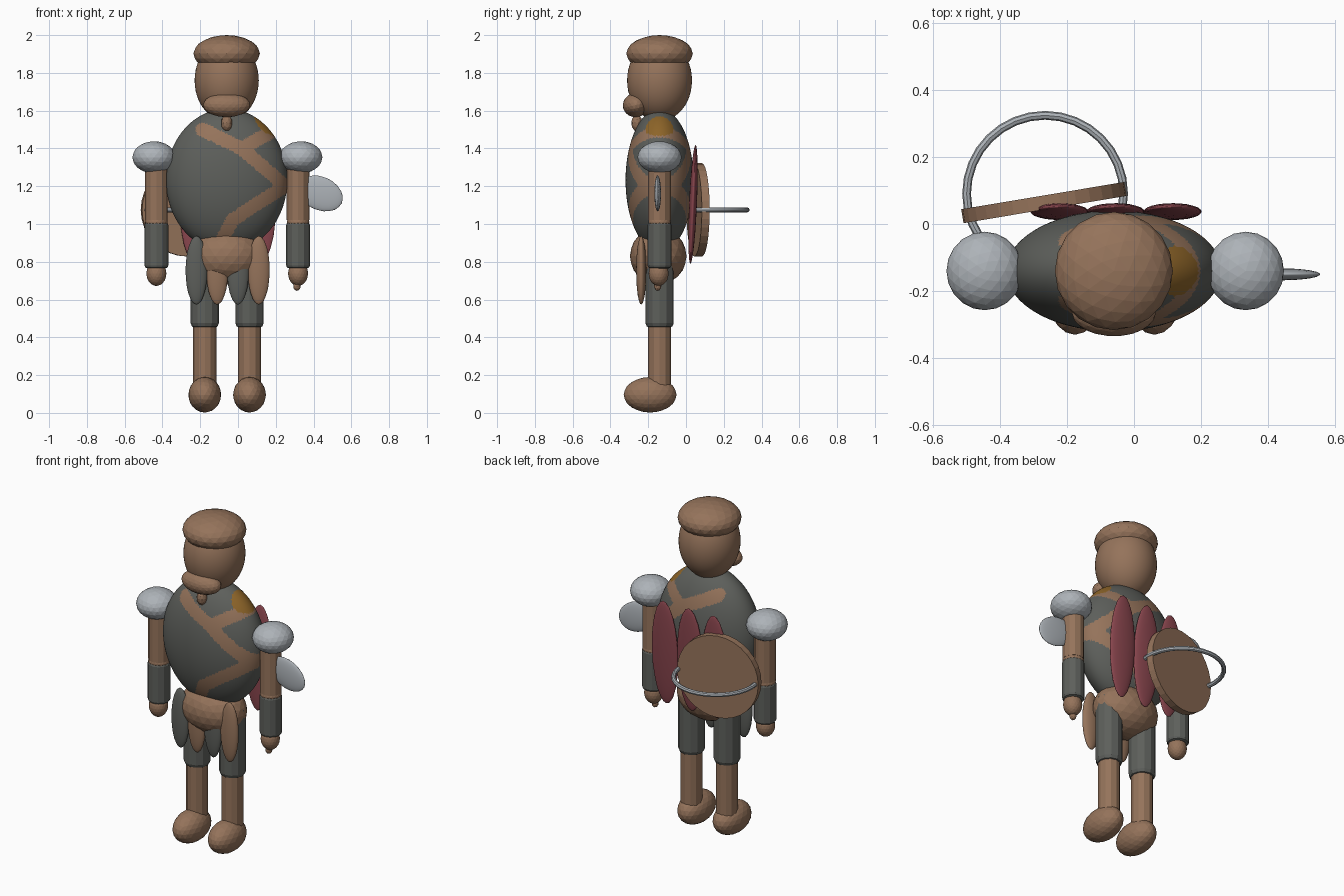
import bpy
import math
from mathutils import Vector

if "Cube" in bpy.data.objects:
    bpy.data.objects.remove(bpy.data.objects["Cube"])


def material(name, r, g, b):
    m = bpy.data.materials.new(name)
    m.use_nodes = True
    m.diffuse_color = (r, g, b, 1)
    m.node_tree.nodes["Principled BSDF"].inputs["Base Color"].default_value = (r, g, b, 1)
    return m


BROWN = material("leather brown", 0.30, 0.172, 0.104)
GREY = material("dark grey", 0.11, 0.115, 0.105)
RED = material("dull red", 0.25, 0.06, 0.075)
SILVER = material("silver", 0.42, 0.45, 0.48)
GOLD = material("gold", 0.27, 0.13, 0.022)

MID, DEPTH = -0.06, -0.14  # axis of the figure


def finish(name, mat, rot=(0, 0, 0), smooth=False):
    ob = bpy.context.object
    ob.name = name
    ob.rotation_euler = [math.radians(a) for a in rot]
    ob.data.materials.append(mat)
    if smooth:
        bpy.ops.object.shade_smooth_by_angle(angle=math.radians(40))
    return ob


def blob(name, mat, loc, size, rot=(0, 0, 0), detail=3, smooth=False):
    bpy.ops.mesh.primitive_ico_sphere_add(subdivisions=detail, radius=1, location=loc)
    bpy.context.object.scale = size
    return finish(name, mat, rot, smooth)


def tube(name, mat, x, low, high, radius, bevel=0.0):
    bpy.ops.mesh.primitive_cylinder_add(vertices=12, radius=radius, depth=high - low,
                                        location=(x, DEPTH, (low + high) / 2))
    ob = finish(name, mat)
    if bevel:
        mod = ob.modifiers.new("rounded_rim", "BEVEL")
        mod.width = bevel
        mod.segments = 2
        mod.limit_method = "ANGLE"
        mod.angle_limit = math.radians(50)
    return ob


# Head, cap, muzzle and small beard
blob("head", BROWN, (MID, DEPTH, 1.76), (0.17, 0.172, 0.215), detail=4, smooth=True)
blob("cap", BROWN, (MID, DEPTH, 1.902), (0.176, 0.176, 0.098))
blob("muzzle", BROWN, (MID, -0.265, 1.63), (0.125, 0.07, 0.064), rot=(12, 0, 0))
blob("beard", BROWN, (MID, -0.26, 1.535), (0.03, 0.03, 0.045), detail=2)

# Torso with painted straps
torso = blob("torso", GREY, (MID, DEPTH, 1.232), (0.321, 0.18, 0.378), detail=6, smooth=True)
torso.data.materials.append(BROWN)
torso.data.materials.append(GOLD)
straps = [
    [(-0.19, 1.50), (0.02, 1.40), (0.25, 1.20)],
    [(0.25, 1.20), (0.09, 1.10), (-0.03, 1.02), (-0.09, 0.90)],
    [(0.02, 1.40), (0.18, 1.49)],
]


def distance(p, a, b):
    a, b = Vector(a), Vector(b)
    t = max(0, min(1, (p - a).dot(b - a) / (b - a).length_squared))
    return (p - a - (b - a) * t).length


for face in torso.data.polygons:
    c = face.center * torso.scale + torso.location
    p = Vector((c.x, c.z))
    if (c - Vector((0.13, DEPTH, 1.51))).length < 0.075:
        face.material_index = 2
    elif any(distance(p, a, b) < 0.036 for s in straps for a, b in zip(s, s[1:])):
        face.material_index = 1

# Hips and hanging skirt strips
blob("hips", BROWN, (MID, -0.147, 0.83), (0.2, 0.15, 0.15))
for i, (x, mat) in enumerate([(-0.22, GREY), (-0.11, BROWN), (0.0, GREY), (0.11, BROWN)]):
    blob(f"skirt_strip_{i + 1}", mat, (x, -0.237, 0.755), (0.058, 0.027, 0.182), smooth=True)

# Arms and legs
for side, arm_x, pad_x, leg_x in [("right", -0.432, -0.445, -0.176), ("left", 0.318, 0.333, 0.061)]:
    blob(f"{side}_shoulder_pad", SILVER, (pad_x, DEPTH, 1.353), (0.114, 0.117, 0.085))
    tube(f"{side}_upper_arm", BROWN, arm_x, 1.02, 1.35, 0.06)
    blob(f"{side}_elbow", BROWN, (arm_x, DEPTH, 1.01), (0.06, 0.06, 0.04))
    tube(f"{side}_bracer", GREY, arm_x, 0.765, 1.01, 0.063, 0.015)
    blob(f"{side}_hand", BROWN, (arm_x, DEPTH - 0.005, 0.738), (0.053, 0.053, 0.066))
    tube(f"{side}_thigh", GREY, leg_x, 0.45, 0.88, 0.075, 0.025)
    tube(f"{side}_shin", BROWN, leg_x, 0.12, 0.48, 0.061)
    blob(f"{side}_foot", BROWN, (leg_x, -0.19, 0.096), (0.087, 0.14, 0.094))
blob("left_fingertip", BROWN, (0.312, -0.15, 0.672), (0.02, 0.02, 0.026), detail=2)

# Silver blade at the left arm
blob("arm_blade", SILVER, (0.436, -0.15, 1.162), (0.125, 0.018, 0.088),
     rot=(0, 25, 0), smooth=True)

# Cape strips on the back
for i, x in enumerate([-0.222, -0.055, 0.115]):
    blob(f"cape_strip_{i + 1}", RED, (x, 0.037, 1.104), (0.087, 0.021, 0.316),
         rot=(-2.5, 0, 0), smooth=True)

# Round shield with its ring
bpy.ops.mesh.primitive_cylinder_add(vertices=32, radius=0.247, depth=0.042,
                                    location=(-0.268, 0.064, 1.075))
finish("back_shield", BROWN, rot=(90, 0, 9.5))
bpy.ops.mesh.primitive_torus_add(major_segments=32, minor_segments=8, major_radius=0.234,
                                 minor_radius=0.013, location=(-0.265, 0.09, 1.075))
finish("shield_ring", SILVER, smooth=True)
